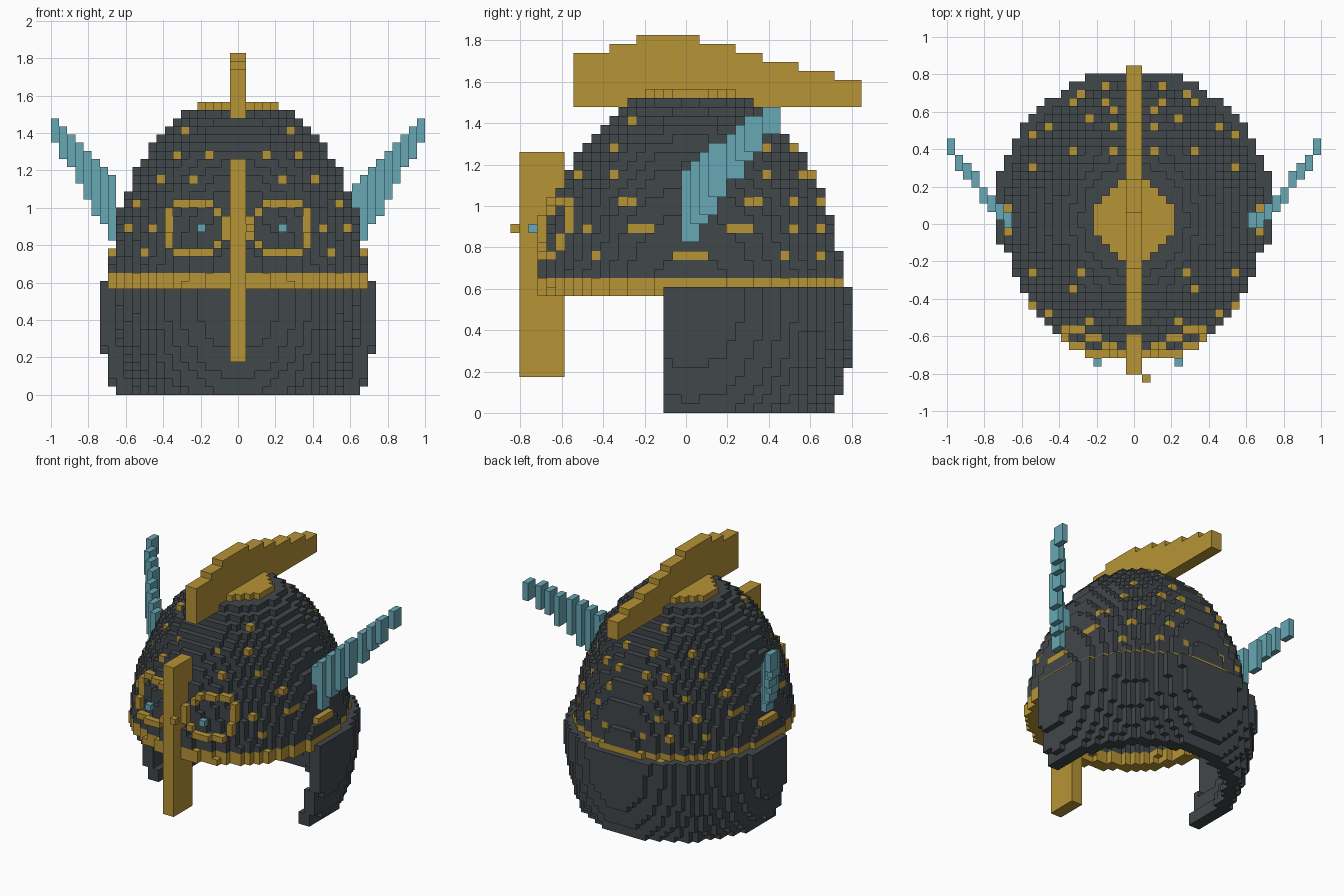
import bpy, bmesh, math
from mathutils import Vector

if "Cube" in bpy.data.objects:
    bpy.data.objects.remove(bpy.data.objects["Cube"], do_unlink=True)

V = 2 / 46  # size of one block
IRON, GOLD, TEAL = range(3)


def material(name, rgb):
    m = bpy.data.materials.new(name)
    m.use_nodes = True
    m.diffuse_color = (*rgb, 1)
    m.node_tree.nodes["Principled BSDF"].inputs["Base Color"].default_value = (*rgb, 1)
    return m


MATS = [material("dark_iron", (0.053, 0.063, 0.07)),
        material("old_gold", (0.47, 0.292, 0.036)),
        material("teal_horn", (0.135, 0.39, 0.46))]


def blocks(name, cells):
    """Mesh a {cell: colour} dict, keeping only the exposed block faces."""
    bm = bmesh.new()
    corners = {}

    def vert(p):
        key = tuple(round(c * 2) for c in p)
        if key not in corners:
            corners[key] = bm.verts.new(Vector(p) * V)
        return corners[key]

    for (i, j, k), colour in cells.items():
        centre = Vector((i + 0.5, j, k + 0.5))
        for axis in range(3):
            for sign in (-1, 1):
                n = Vector((0, 0, 0))
                n[axis] = sign
                if (i + int(n.x), j + int(n.y), k + int(n.z)) in cells:
                    continue
                u = Vector((0, 0, 0))
                u[(axis + 1) % 3] = 1
                w = n.cross(u)
                quad = [centre + (n + u * a + w * b) / 2
                        for a, b in ((-1, -1), (1, -1), (1, 1), (-1, 1))]
                bm.faces.new([vert(p) for p in quad]).material_index = colour
    mesh = bpy.data.meshes.new(name)
    bm.to_mesh(mesh)
    bm.free()
    for m in MATS:
        mesh.materials.append(m)
    obj = bpy.data.objects.new(name, mesh)
    bpy.context.collection.objects.link(obj)


def box(xs, ys, zs, colour):
    return {(i, j, k): colour for i in range(*xs) for j in range(*ys) for k in range(*zs)}


def shell(rx, ry, rz, cz, zs, front):
    """Ellipsoid wall two blocks thick, between two heights."""
    def inside(i, j, k, wall):
        return (((i + 0.5) / (rx - wall)) ** 2 + ((j - 0.5) / (ry - wall)) ** 2
                + ((k + 0.5 - cz) / (rz - wall)) ** 2 <= 1)
    return [(i, j, k) for i in range(-20, 20) for j in range(front, 21) for k in range(*zs)
            if inside(i, j, k, 0) and not inside(i, j, k, 2)]


# Dome with gold rim and gold cap
RX, RY, RZ, CZ = 16, 17, 24.1, 12.5
dome = {c: GOLD if c[2] < 15 or c[2] == 35 else IRON
        for c in shell(RX, RY, RZ, CZ, (13, 36), -20)}

# Studs: for each height, angles from the side, front half then back half
STUDS = {17: ((0, 38, 58, 80), (38, 60, 78)),
         20: ((18.5, 47, 71), (18.5, 47, 69)),
         23: ((29, 52, 85), (29, 55, 77)),
         26: ((39, 65), (37, 63, 80)),
         29: ((45, 72), (46, 78)),
         32: ((45,), (72,))}
RUNS = {0: 4, 18.5: 3, 29: 2}  # studs on the flat sides are wider
for z, halves in STUDS.items():
    layer = [c for c in dome if c[2] == z]
    scale = math.sqrt(1 - ((z + 0.5 - CZ) / RZ) ** 2)
    for sy, angles in zip((-1, 1), halves):
        for angle in angles:
            for sx in (-1, 1):
                tx = sx * RX * scale * math.cos(math.radians(angle))
                ty = 0.5 + sy * RY * scale * math.sin(math.radians(angle))
                if z < 24 and sy < 0 and abs(tx) < 9:
                    continue  # the eyes sit here
                run = RUNS.get(angle, 1)
                for step in range(run):
                    if angle < 50:
                        j = round(ty + step - (run - 1) / 2)
                        stud = max((c for c in layer if c[1] == j), key=lambda c: sx * c[0])
                    else:
                        i = math.floor(tx)
                        stud = max((c for c in layer if c[0] == i), key=lambda c: sy * c[1])
                    dome[stud] = GOLD
blocks("dome", dome)

# Neck guard wrapping the sides and back, outside the dome rim
guard = shell(17.45, 18.45, 25.3, 13, (0, 14), -2)
blocks("neck_guard", {c: IRON for c in guard if c not in dome})

# Rounded eye rings standing proud of the dome, with pupils further out
ring = [(i, k) for i in range(3, 8) for k in (17, 23)]
ring += [(8, k) for k in range(18, 23)] + [(1, k) for k in (19, 20, 21)] + [(2, 18), (2, 22)]
eyes = {}
for i, k in ring:
    for x in (i, -1 - i):
        skin = min(c[1] for c in dome if c[0] == x and c[2] == k)
        eyes[(x, skin - 1, k)] = GOLD
for x in (5, -5):
    eyes[(x, -17, 20)] = TEAL
blocks("eyes", eyes)

# Nose guard and its small side stud
blocks("nose_guard", box((-1, 1), (-18, -13), (4, 29), GOLD))
blocks("nose_stud", box((1, 2), (-19, -18), (20, 21), GOLD))

# Stepped crest
crest = {}
EDGES = (-12, -8, -5, 2, 6, 9, 13, 17, 20)
TOPS = (40, 41, 42, 41, 40, 39, 38, 37)
for a, b, top in zip(EDGES, EDGES[1:], TOPS):
    crest.update(box((-1, 1), (a, b), (34, top), GOLD))
blocks("crest", crest)

# Horns sweeping out, up and back, thinner towards the tip
for side, name in ((1, "left_horn"), (-1, "right_horn")):
    horn = {}
    for s in range(8):
        t = s / 7
        x = 15 + s if side > 0 else -16 - s
        y = round(9 * t - 0.4)
        mid, half = 22.8 + 9.7 * t, 3.9 - 2.4 * t
        horn.update(box((x, x + 1), (y, y + 2), (round(mid - half), round(mid + half)), TEAL))
    if side > 0:
        horn.update(box((14, 15), (0, 2), (21, 26), TEAL))
    blocks(name, horn)
